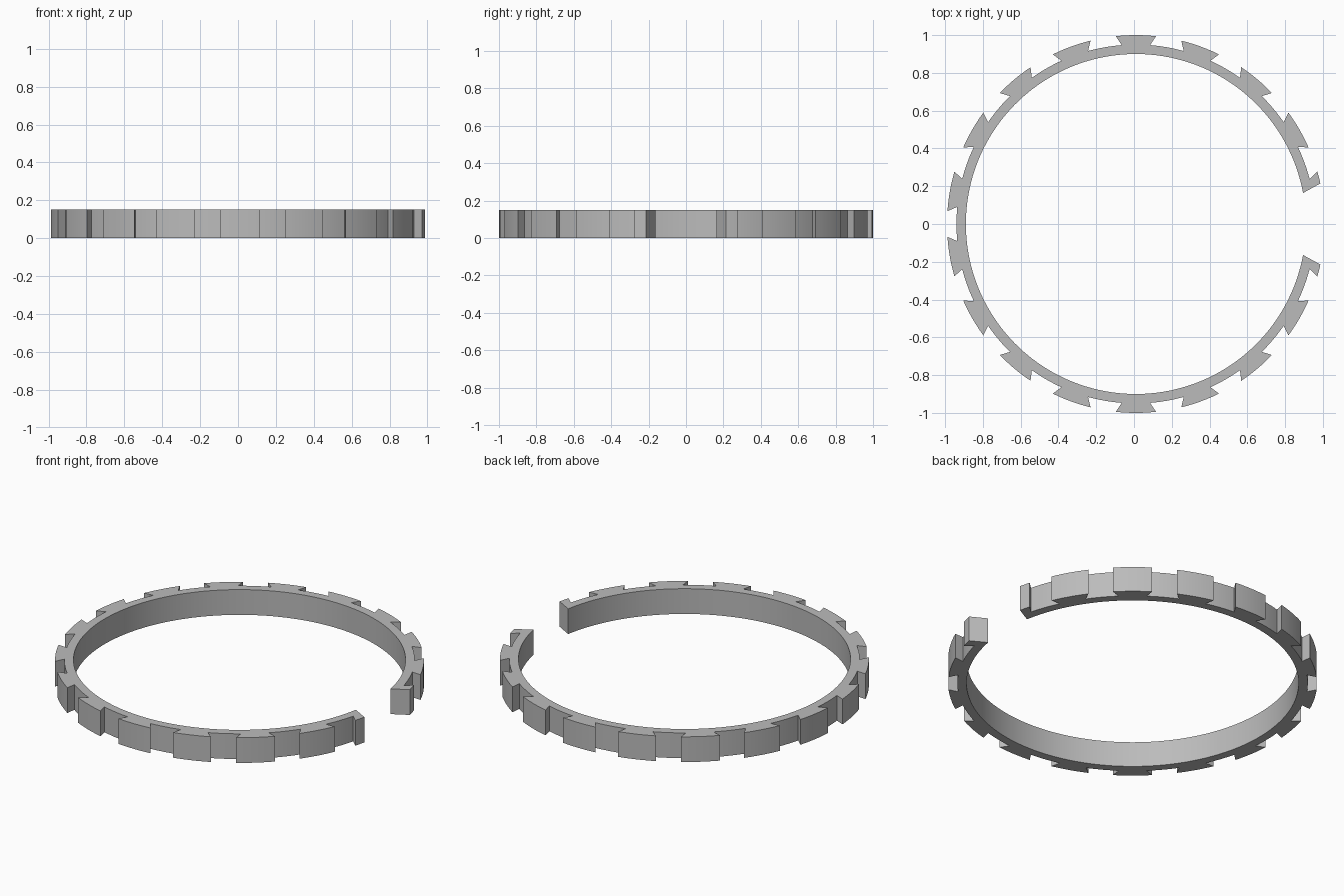
import bpy, bmesh
from math import radians, cos, sin

cube = bpy.data.objects.get("Cube")
if cube:
    bpy.data.objects.remove(cube)

INNER, ROOT, OUTER = 0.90, 0.95, 1.0
HEIGHT, CENTRE_X = 0.151, 0.01
BASE_HALF, TIP_HALF = 4.55, 6.1      # dovetail half angles in degrees
PITCH = 20


def arc(radius, start, end, steps):
    """Points along an arc, angles in degrees."""
    out = []
    for i in range(steps + 1):
        a = radians(start + (end - start) * i / steps)
        out.append((radius * cos(a), radius * sin(a)))
    return out


# Outer edge of one half: a cut tooth at the gap, then full dovetail teeth
outer = []
for tooth in range(10, 180, PITCH):
    first = tooth == 10
    if not first:
        outer += arc(ROOT, tooth - PITCH + BASE_HALF, tooth - BASE_HALF, 6)
    outer += arc(OUTER, 12.4 if first else tooth - TIP_HALF, tooth + TIP_HALF, 6)
outer += arc(ROOT, 180 - 10 + BASE_HALF, 180, 3)

# Inner edge of the same half, from the gap round to the middle
inner = arc(INNER, 10.5, 180, 84)


def mirrored(points):
    """Continue a half outline into the other half, sharing the middle point."""
    return points + [(x, -y) for x, y in reversed(points[:-1])]


outline = mirrored(outer) + mirrored(inner)[::-1]

# Extrude the open ring upwards
bm = bmesh.new()
face = bm.faces.new([bm.verts.new((x + CENTRE_X, y, 0)) for x, y in outline])
top = bmesh.ops.extrude_face_region(bm, geom=[face], use_keep_orig=True)["geom"]
bmesh.ops.translate(bm, vec=(0, 0, HEIGHT),
                    verts=[v for v in top if isinstance(v, bmesh.types.BMVert)])
bmesh.ops.recalc_face_normals(bm, faces=bm.faces[:])
mesh = bpy.data.meshes.new("toothed_split_ring")
bm.to_mesh(mesh)
bm.free()

ring = bpy.data.objects.new("toothed_split_ring", mesh)
bpy.context.collection.objects.link(ring)

# Plain grey
grey = bpy.data.materials.new("plain_grey")
grey.use_nodes = True
colour = (0.5, 0.5, 0.5, 1)
grey.diffuse_color = colour
grey.node_tree.nodes["Principled BSDF"].inputs["Base Color"].default_value = colour
mesh.materials.append(grey)

# Smooth curved walls, crisp corners
bpy.ops.object.select_all(action="DESELECT")
ring.select_set(True)
bpy.context.view_layer.objects.active = ring
bpy.ops.object.shade_smooth_by_angle(angle=radians(30))
